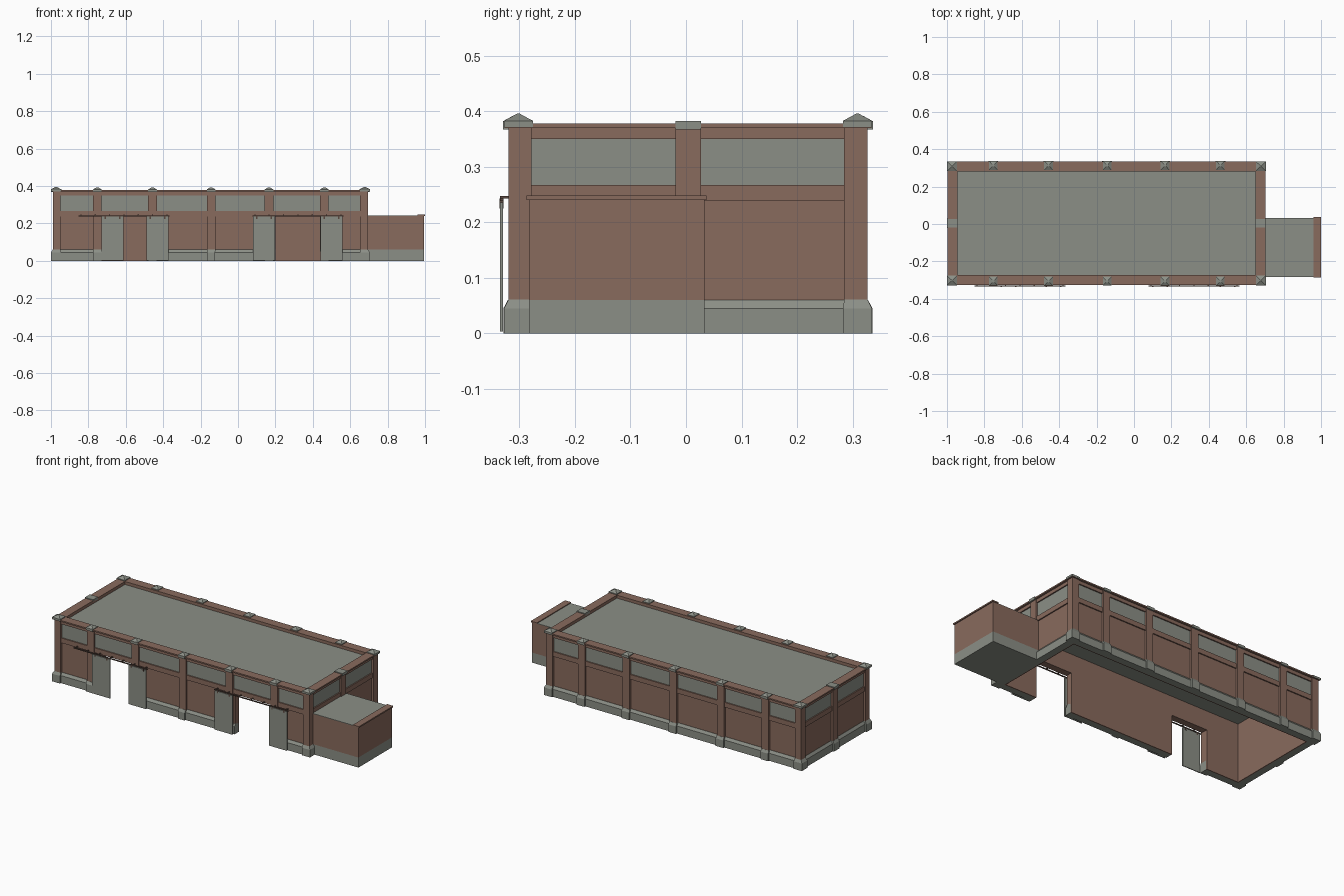
import bpy, bmesh

if "Cube" in bpy.data.objects:
    bpy.data.objects.remove(bpy.data.objects["Cube"])

# ---------- materials ----------
def mat(name, c):
    m = bpy.data.materials.new(name)
    m.diffuse_color = (*c, 1)
    m.use_nodes = True
    m.node_tree.nodes["Principled BSDF"].inputs["Base Color"].default_value = m.diffuse_color
    return m

BRICK = mat("brick", (0.25, 0.145, 0.11))
STONE = mat("grey stone", (0.26, 0.275, 0.24))
METAL = mat("dark metal", (0.10, 0.065, 0.05))

parts = {}

# closed stack of rectangular rings (x0, x1, y0, y1, z) added to a named part
def stack(name, m, rings):
    bm = parts.setdefault((name, m.name), bmesh.new())
    loops = []
    for x0, x1, y0, y1, z in rings:
        loops.append([bm.verts.new(p) for p in
                      ((x0, y0, z), (x1, y0, z), (x1, y1, z), (x0, y1, z))])
    bm.faces.new(loops[0][::-1])
    bm.faces.new(loops[-1])
    for a, b in zip(loops, loops[1:]):
        for i in range(4):
            j = (i + 1) % 4
            bm.faces.new((a[i], a[j], b[j], b[i]))

def box(name, m, x0, x1, y0, y1, z0, z1):
    stack(name, m, [(x0, x1, y0, y1, z0), (x0, x1, y0, y1, z1)])

# ---------- main dimensions (outer faces of the piers) ----------
XL, XR, YF, YB = -0.99, 0.695, -0.32, 0.327
PL, CH, TOP = 0.06, 0.045, 0.37
THICK = 0.042

# rectangle on a wall: u along the wall, d outward from the pier face
def rect(side, u0, u1, d0, d1):
    if side == "front":
        return (u0, u1, YF - d1, YF - d0)
    if side == "back":
        return (u0, u1, YB + d0, YB + d1)
    if side == "left":
        return (XL - d1, XL - d0, u0, u1)
    return (XR + d0, XR + d1, u0, u1)

def wbox(name, m, side, u0, u1, d0, d1, z0, z1):
    box(name, m, *rect(side, u0, u1, d0, d1), z0, z1)

long_piers = [-0.752, -0.457, -0.144, 0.166, 0.462]
OPEN = [(-0.73, -0.49), (0.20, 0.44)]
DOOR_H = 0.235
PW = 0.023

# ---------- walls, bay by bay ----------
def wall(side, a, b, piers, openings):
    edges = [a] + [e for p in piers for e in (p - PW, p + PW)] + [b]
    # window strip, beam and top band in every bay
    for u0, u1 in zip(edges[::2], edges[1::2]):
        wbox("windows", STONE, side, u0, u1, -0.035, -0.012, 0.265, 0.35)
    wbox("wall_beams", BRICK, side, a, b, -THICK, -0.005, 0.238, 0.267)
    wbox("wall_beams", BRICK, side, a, b, -THICK, -0.005, 0.35, TOP)
    # lower panels and plinth, broken at the door openings
    cuts = [a] + [e for o in openings for e in o] + [b]
    for u0, u1 in zip(cuts[::2], cuts[1::2]):
        wbox("wall_panels", BRICK, side, u0, u1, -THICK, -0.012, PL - 0.005, 0.24)
        stack("plinth", STONE, [(*rect(side, u0, u1, -0.04, 0.0), 0),
                                (*rect(side, u0, u1, -0.04, 0.0), CH),
                                (*rect(side, u0, u1, -0.04, -0.011), PL)])
        wbox("wall_lining", BRICK, side, u0, u1, -0.046, -0.04, 0.0, 0.24)
    wbox("wall_lining", BRICK, side, a, b, -0.046, -0.034, 0.238, TOP)
    # piers with splayed bases and low caps
    for p in piers:
        wbox("piers", BRICK, side, p - PW, p + PW, -0.03, 0.0, PL - 0.005, TOP)
        if not any(o[0] < p < o[1] for o in openings):
            w = PW + 0.003 if not openings else PW - 0.001
            stack("pier_bases", STONE, [(*rect(side, p - w, p + w, -0.03, 0.009), 0),
                                        (*rect(side, p - w, p + w, -0.03, 0.009), CH),
                                        (*rect(side, p - PW, p + PW, -0.03, 0.001), PL)])
        c = rect(side, p - PW, p + PW, -0.038, 0.010)
        if side in ("front", "back"):
            mx, my = (c[0] + c[1]) / 2, (c[2] + c[3]) / 2
            stack("pier_caps", STONE, [(*c, TOP - 0.003), (*c, 0.382),
                                       (mx - 0.006, mx + 0.006, my - 0.006, my + 0.006, 0.392)])
        else:
            c = rect(side, p - PW, p + PW, -0.046, 0.009)
            box("pier_caps", STONE, *c, TOP - 0.003, 0.383)

C = 0.042  # corner pier width
for s, o in (("front", OPEN), ("back", [])):
    wall(s, XL + C, XR - C, long_piers, o)
for s in ("left", "right"):
    wall(s, YF + C, YB - C, [0.004], [])

# ---------- corner piers, bases and pyramid caps ----------
for x0, x1, ex0, ex1 in ((XL, XL + C, 0.01, 0.002), (XR - C, XR, 0.002, 0.01)):
    for y0, y1, ey0, ey1 in ((YF, YF + C, 0.008, 0.002), (YB - C, YB, 0.002, 0.008)):
        box("corner_piers", BRICK, x0, x1, y0, y1, PL - 0.005, TOP)
        b = (x0 - ex0, x1 + ex1, y0 - ey0, y1 + ey1)
        stack("corner_bases", STONE, [(*b, 0), (*b, CH), (x0, x1, y0, y1, PL + 0.001)])
        mx, my = (b[0] + b[1]) / 2, (b[2] + b[3]) / 2
        stack("corner_caps", STONE, [(*b, TOP + 0.002), (*b, 0.383),
                                     (mx - 0.002, mx + 0.002, my - 0.002, my + 0.002, 0.396)])

# ---------- coping and flat roof ----------
for s, a, b in (("front", XL - 0.008, XR + 0.008), ("back", XL - 0.008, XR + 0.008),
                ("left", YF + 0.046, YB - 0.046), ("right", YF + 0.046, YB - 0.046)):
    wbox("coping", BRICK, s, a, b, -0.046, 0.007, TOP, 0.378)
box("roof", STONE, XL + 0.04, XR - 0.04, YF + 0.04, YB - 0.04, 0.352, 0.36)

# ---------- side annex ----------
AX, AY0, AY1 = 0.994, -0.283, 0.033
box("annex_plinth", STONE, XR - 0.014, AX, AY0, AY1, 0, PL)
box("annex_walls", BRICK, XR - 0.014, AX, AY0, AY1, PL, 0.24)
box("annex_roof", STONE, XR - 0.014, 0.962, AY0, AY1, 0.24, 0.243)
box("annex_coping", BRICK, 0.96, 1.0, AY0 - 0.004, AY1 + 0.004, 0.24, 0.248)

# ---------- sliding doors, rails and hangers ----------
DY = -0.335
for x0 in (-0.73, -0.49, 0.08, 0.44):
    box("sliding_doors", STONE, x0, x0 + 0.118, DY, DY + 0.005, 0.003, 0.236)
    for hx in (x0 + 0.02, x0 + 0.098):
        box("door_hangers", METAL, hx - 0.004, hx + 0.004, DY - 0.001, DY + 0.006, 0.225, 0.243)
for cx in (-0.61, 0.32):
    box("door_rails", METAL, cx - 0.243, cx + 0.243, DY, DY + 0.006, 0.238, 0.243)
    for i in range(7):
        bx = cx - 0.23 + i * 0.46 / 6
        box("rail_brackets", METAL, bx - 0.003, bx + 0.003, DY, YF + 0.01, 0.243, 0.247)

# ---------- turn the collected parts into objects ----------
for (name, mname), bm in parts.items():
    bmesh.ops.recalc_face_normals(bm, faces=bm.faces[:])
    me = bpy.data.meshes.new(name)
    bm.to_mesh(me)
    bm.free()
    me.materials.append(bpy.data.materials[mname])
    bpy.context.collection.objects.link(bpy.data.objects.new(name, me))
